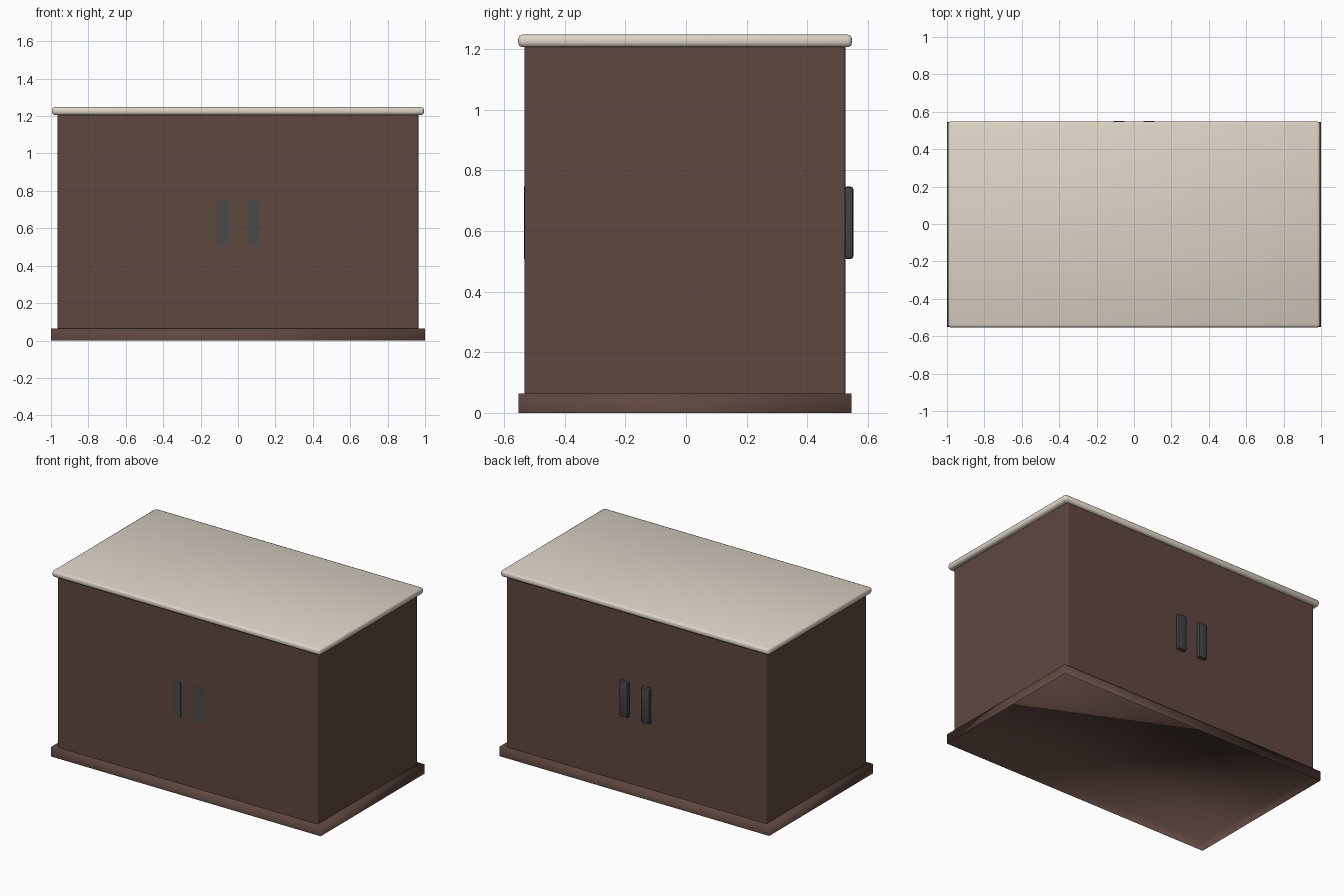
import bpy, bmesh, math

if "Cube" in bpy.data.objects:
    bpy.data.objects.remove(bpy.data.objects["Cube"])


def srgb(r, g, b):
    f = lambda c: c / 12.92 if c <= 0.04045 else ((c + 0.055) / 1.055) ** 2.4
    return [f(v / 255) for v in (r, g, b)] + [1.0]


def material(name, rgb):
    m = bpy.data.materials.new(name)
    m.diffuse_color = srgb(*rgb)
    m.use_nodes = True
    m.node_tree.nodes["Principled BSDF"].inputs["Base Color"].default_value = m.diffuse_color
    return m


brown = material("dark brown wood", (95, 71, 63))
cream = material("cream top", (222, 212, 198))
charcoal = material("charcoal handle", (66, 66, 66))
slate = material("slate handle", (72, 75, 75))


def box(name, lo, hi, mat, bevel=0.0, segments=2, axis=None, soft=False, open_bottom=False):
    """Box between two corners; bevel all edges, or only edges along one axis."""
    bm = bmesh.new()
    bmesh.ops.create_cube(bm, size=1)
    for v in bm.verts:
        for i in range(3):
            v.co[i] = lo[i] if v.co[i] < 0 else hi[i]
    if bevel:
        edges = [e for e in bm.edges if axis is None or
                 abs((e.verts[0].co - e.verts[1].co)[axis]) > 1e-5]
        bmesh.ops.bevel(bm, geom=edges, offset=bevel, segments=segments,
                        profile=0.5, affect='EDGES')
    bm.normal_update()
    if open_bottom:
        down = [f for f in bm.faces if f.normal.z < -0.9]
        bmesh.ops.delete(bm, geom=down, context='FACES')
    for f in bm.faces:
        f.smooth = True
    for e in bm.edges:
        if bevel and soft:
            # keep only the two short ends of the broad face crisp
            a, b = e.verts
            e.smooth = not (abs(a.co.x - b.co.x) < 1e-5 and abs(a.co.y - b.co.y) > 0.5)
        elif not soft:
            e.smooth = (e.calc_face_angle(0) < math.radians(30)
                        and max(f.calc_area() for f in e.link_faces) < 0.1)
    me = bpy.data.meshes.new(name)
    bm.to_mesh(me)
    bm.free()
    me.materials.append(mat)
    ob = bpy.data.objects.new(name, me)
    bpy.context.collection.objects.link(ob)
    return ob


# plinth (hollow underneath), carcass and rounded top slab
box("plinth", (-1, -0.552, 0), (1, 0.546, 0.064), brown, soft=True, open_bottom=True)
box("cabinet_body", (-0.965, -0.533, 0.064), (0.965, 0.526, 1.212), brown, 0.01, 3, axis=2,
    open_bottom=True)
box("top_slab", (-0.995, -0.554, 1.206), (0.995, 0.548, 1.248), cream, 0.015, 2, soft=True)

# a pair of handles on each long side: raised at the back, flush at the front
for side, s in (("left", -1), ("right", 1)):
    x = 0.08 * s
    box(f"back_handle_{side}", (x - 0.031, 0.52, 0.508), (x + 0.031, 0.552, 0.746),
        charcoal, 0.008, 2)
    box(f"front_handle_{side}", (x - 0.029, -0.534, 0.508), (x + 0.029, -0.53, 0.746), slate)
